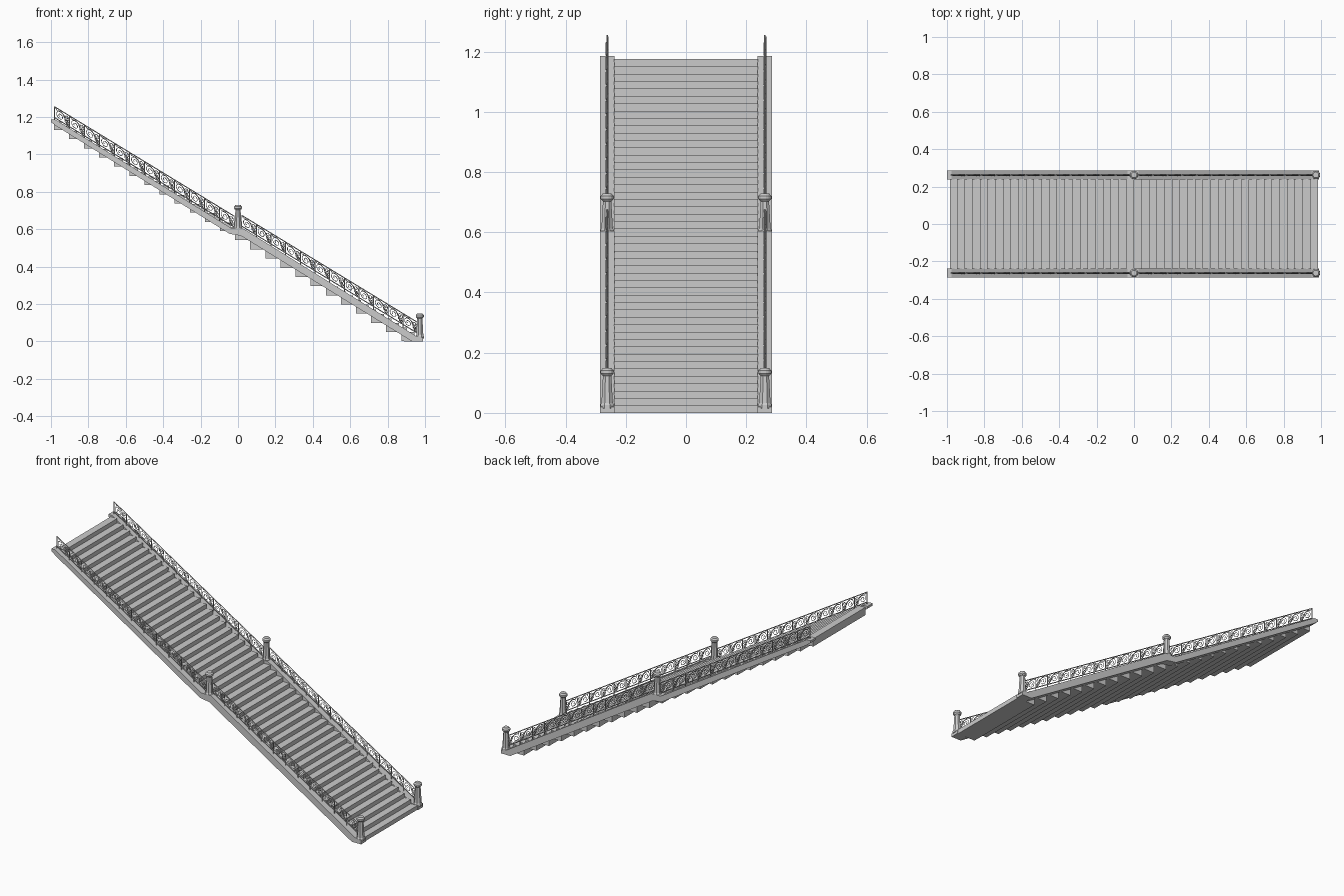
import bpy, math

if "Cube" in bpy.data.objects:
    bpy.data.objects.remove(bpy.data.objects["Cube"])

SLOPE = 0.609
N = 48
RUN, RISE = 1.97 / N, 1.175 / N
RAIL_Y = 0.262


def extrude_profile(name, pts, y0, y1):
    """Solid from an x-z outline extruded along y."""
    n = len(pts)
    verts = [(x, y0, z) for x, z in pts] + [(x, y1, z) for x, z in pts]
    faces = [tuple(range(n)), tuple(range(2 * n - 1, n - 1, -1))]
    faces += [(i, i + n, (i + 1) % n + n, (i + 1) % n) for i in range(n)]
    me = bpy.data.meshes.new(name)
    me.from_pydata(verts, [], faces)
    ob = bpy.data.objects.new(name, me)
    bpy.context.collection.objects.link(ob)
    bpy.context.view_layer.objects.active = ob
    ob.select_set(True)
    bpy.ops.object.mode_set(mode='EDIT')
    bpy.ops.mesh.select_all(action='SELECT')
    bpy.ops.mesh.normals_make_consistent(inside=False)
    bpy.ops.object.mode_set(mode='OBJECT')
    ob.select_set(False)
    return ob


def lathe(name, profile, sides, loc):
    """Turned solid from (radius, height) rings."""
    verts, faces = [], []
    for r, z in profile:
        for i in range(sides):
            a = 2 * math.pi * (i + 0.5) / sides
            verts.append((r * math.cos(a), r * math.sin(a), z))
    for k in range(len(profile) - 1):
        for i in range(sides):
            j = (i + 1) % sides
            faces.append((k * sides + i, k * sides + j, (k + 1) * sides + j, (k + 1) * sides + i))
    faces.append(tuple(reversed(range(sides))))
    faces.append(tuple(range(len(verts) - sides, len(verts))))
    me = bpy.data.meshes.new(name)
    me.from_pydata(verts, [], faces)
    ob = bpy.data.objects.new(name, me)
    ob.location = loc
    bpy.context.collection.objects.link(ob)


def ironwork(name, paths, radius):
    """Thin bars following several point paths."""
    cu = bpy.data.curves.new(name, 'CURVE')
    cu.dimensions = '3D'
    cu.bevel_depth = radius
    cu.bevel_resolution = 0
    cu.use_fill_caps = True
    for path in paths:
        sp = cu.splines.new('POLY')
        sp.points.add(len(path) - 1)
        for p, co in zip(sp.points, path):
            p.co = (*co, 1)
    ob = bpy.data.objects.new(name, cu)
    bpy.context.collection.objects.link(ob)


# Stair body: fine steps on top, coarse blocks underneath
top = []
for i in range(N):
    x, z = -0.985 + i * RUN, 1.175 - i * RISE
    top += [(x, z), (x + RUN, z)]
top.append((0.985, 0))
under = []
for k in range(23, -1, -1):
    x, z = -0.985 + 0.0808 * k, 1.13 - 0.0491 * k
    if k < 23:
        under.append((x + 0.0808, z))
    under.append((x, max(z, 0)))
extrude_profile("stair_steps", top + under, -0.24, 0.24)

# Sloping side stringers with a level pad at mid height and foot
stringer = [(-1, 1.185), (-0.975, 1.185), (-0.035, 0.605), (0.025, 0.605),
            (0.95, 0.03), (0.99, 0.02), (0.99, 0), (0.93, 0),
            (0.015, 0.565), (-0.045, 0.575), (-0.97, 1.15), (-1, 1.172)]

# Railing scroll shape, in bay units (u along the flight, v upward)
def spiral(cu, cv, r, start, turn):
    return [(cu + r * (1 - 0.8 * t / 22) * math.cos(start + turn * t * 0.48),
             cv + r * (1 - 0.8 * t / 22) * math.sin(start + turn * t * 0.48)) for t in range(23)]

flights = [("upper", -0.98, -0.02, 1.188), ("lower", 0.02, 0.96, 0.608)]
post = [(0.024, 0), (0.024, 0.012), (0.0205, 0.018), (0.015, 0.108), (0.019, 0.112)]
cap = [(0.017, 0.11), (0.022, 0.116), (0.022, 0.126), (0.017, 0.13), (0.015, 0.134)]

for side, s in (("front", -1), ("back", 1)):
    extrude_profile(side + "_stringer", stringer, s * 0.238, s * 0.285)

    # Newel posts
    for label, x, z in (("middle", 0.0, 0.595), ("foot", 0.972, 0.015)):
        lathe(f"{side}_{label}_post", post, 8, (x, s * RAIL_Y, z))
        lathe(f"{side}_{label}_post_cap", cap, 16, (x, s * RAIL_Y, z))

    # Railings
    for label, x0, x1, z0 in flights:
        def at(x, v, off=0.0):
            return (x, s * RAIL_Y + off, z0 - SLOPE * (x - x0) + v)
        bays = 12
        w = (x1 - x0) / bays
        rails = [[at(x0, v), at(x1, v)] for v in (0.008, 0.066)]
        rails += [[at(x0 + i * w, -0.01), at(x0 + i * w, 0.067)] for i in range(bays + 1)]
        ironwork(f"{side}_{label}_rails", rails, 0.0026)
        scrolls = []
        for i in range(bays):
            c = x0 + (i + 0.5) * w
            big = spiral(-0.011, 0.035, 0.025, 0, 1)
            small = spiral(0.024, 0.046, 0.015, math.pi, 1)
            low = spiral(0.026, 0.021, 0.012, math.pi, -1)
            leaf = [(-0.037, 0.064), (-0.028, 0.056), (-0.008, 0.06), (0.012, 0.05),
                    (0.014, 0.03), (0.034, 0.01)]
            for n, sh in enumerate((big, small, low, leaf)):
                scrolls.append([at(c + u, v, 0.003 * (n % 2 * 2 - 1)) for u, v in sh])
        ironwork(f"{side}_{label}_scrolls", scrolls, 0.0017)
